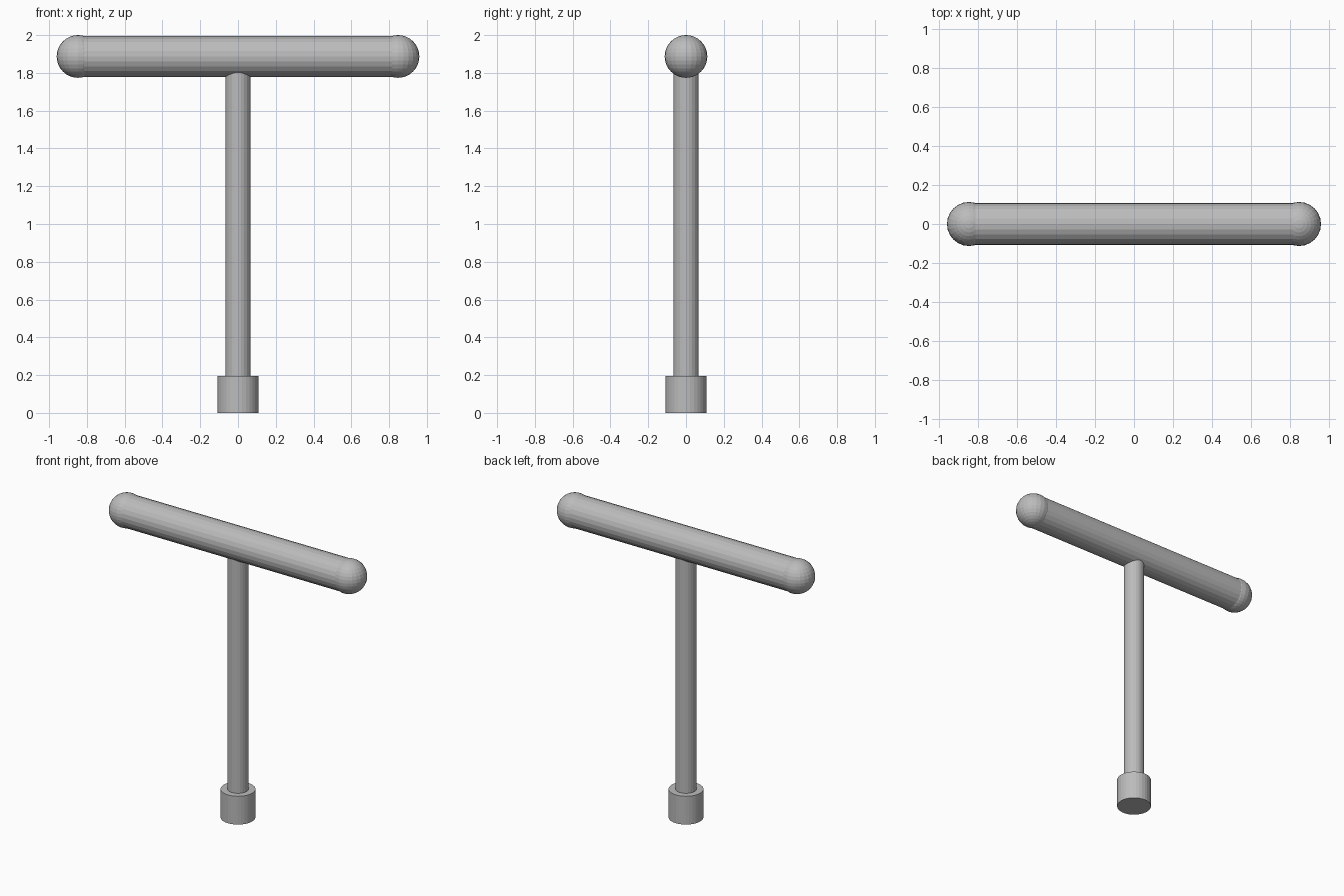
import bpy
import math

cube = bpy.data.objects.get("Cube")
if cube:
    bpy.data.objects.remove(cube, do_unlink=True)

steel = bpy.data.materials.new("grey steel")
steel.use_nodes = True
steel.diffuse_color = (0.5, 0.5, 0.5, 1)
steel.node_tree.nodes["Principled BSDF"].inputs["Base Color"].default_value = (0.5, 0.5, 0.5, 1)


def finish(name):
    part = bpy.context.object
    part.name = name
    part.data.materials.append(steel)
    return part


def rod(name, radius, length, z, sides, turn=0.0):
    bpy.ops.mesh.primitive_cylinder_add(vertices=sides, radius=radius, depth=length,
                                        location=(0, 0, z), rotation=(0, turn, 0))
    return finish(name)


BAR_Z = 1.887
BAR_HALF = 0.847
SOCKET_H = 0.195

# Hex-driver style socket and the upright shaft
rod("socket", 0.109, SOCKET_H, SOCKET_H / 2, 32)
rod("shaft", 0.066, BAR_Z - SOCKET_H + 0.02, (BAR_Z + SOCKET_H - 0.02) / 2, 24)

# Cross handle
rod("handle_bar", 0.108, 2 * BAR_HALF, BAR_Z, 24, math.pi / 2)

# Rounded ends, slightly wider than the bar
for side, name in ((1, "left_handle_end"), (-1, "right_handle_end")):
    bpy.ops.mesh.primitive_uv_sphere_add(segments=24, ring_count=16, radius=0.113,
                                         location=(side * BAR_HALF, 0, BAR_Z))
    finish(name)
